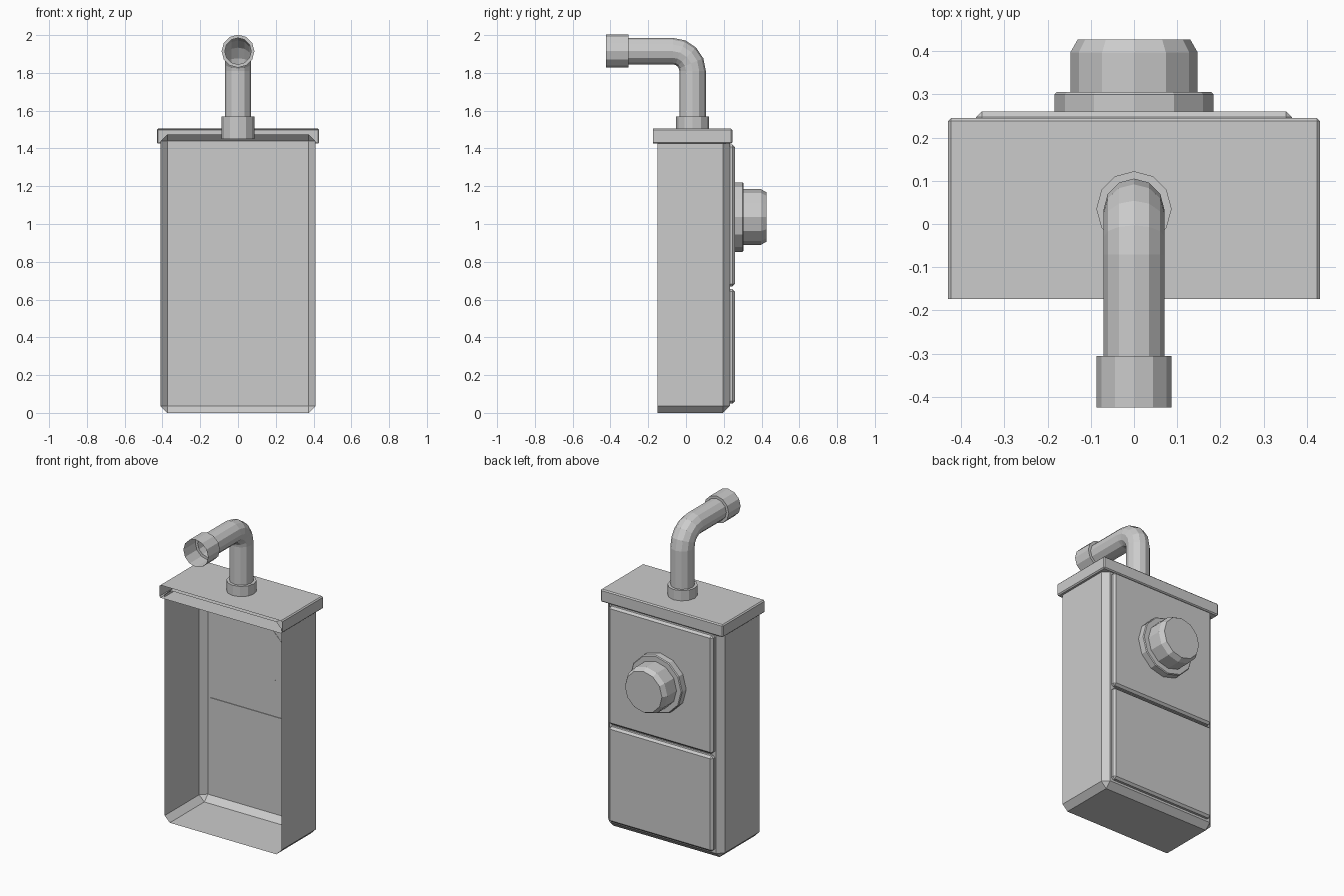
import bpy, bmesh
from math import sin, cos, pi, radians

if "Cube" in bpy.data.objects:
    bpy.data.objects.remove(bpy.data.objects["Cube"])


def finish(name, bm):
    bmesh.ops.recalc_face_normals(bm, faces=bm.faces)
    me = bpy.data.meshes.new(name)
    bm.to_mesh(me)
    bm.free()
    ob = bpy.data.objects.new(name, me)
    bpy.context.collection.objects.link(ob)
    return ob


def chamfered_box(name, half_x, y0, y1, z0, z1, chamfer, open_front):
    """Box with every edge chamfered except the rim of its front face."""
    bm = bmesh.new()
    bmesh.ops.create_cube(bm, size=1)
    for v in bm.verts:
        v.co.x *= 2 * half_x
        v.co.y = y0 if v.co.y < 0 else y1
        v.co.z = z0 if v.co.z < 0 else z1
    at_front = lambda v: abs(v.co.y - y0) < 1e-5
    edges = [e for e in bm.edges if not all(at_front(v) for v in e.verts)]
    bmesh.ops.bevel(bm, geom=edges, offset=chamfer, segments=1,
                    profile=0.5, affect='EDGES')
    if open_front:
        front = [f for f in bm.faces if all(at_front(v) for v in f.verts)]
        bmesh.ops.delete(bm, geom=front, context='FACES')
    return finish(name, bm)


def sweep(name, stations, caps=False, sides=12):
    """Skin rings (y, z, tilt from vertical, radius) lying along the yz plane."""
    bm = bmesh.new()
    rings = []
    for y, z, t, r in stations:
        ring = []
        for i in range(sides):
            a = 2 * pi * i / sides
            u, w = r * cos(a), r * sin(a)
            ring.append(bm.verts.new((u, y + w * cos(t), z + w * sin(t))))
        rings.append(ring)
    for a, b in zip(rings, rings[1:]):
        for i in range(sides):
            j = (i + 1) % sides
            bm.faces.new((a[i], a[j], b[j], b[i]))
    if caps:
        bm.faces.new(rings[0])
        bm.faces.new(rings[-1])
    return finish(name, bm)


# Open-fronted casing and its lid
chamfered_box("casing", 0.41, -0.15, 0.232, 0, 1.475, 0.036, True)
chamfered_box("lid", 0.43, -0.174, 0.245, 1.425, 1.505, 0.007, True)

# Raised panels on the back
for name, z0, z1 in (("lower_panel", 0.05, 0.655), ("upper_panel", 0.67, 1.42)):
    chamfered_box(name, 0.365, 0.228, 0.26, z0, z1, 0.013, False)

# Round knob with flange
knob = [(0.226, 0.184), (0.30, 0.184), (0.305, 0.179), (0.305, 0.147),
        (0.397, 0.147), (0.427, 0.13)]
sweep("knob", [(y, 1.037, -pi / 2, r) for y, r in knob], caps=True)

# Bent hollow pipe with a wider collar at each end
pipe_r, collar_r, bend = 0.07, 0.087, 0.105
path = [(0.035, 1.45, 0, collar_r), (0.035, 1.57, 0, collar_r),
        (0.035, 1.57, 0, pipe_r)]
for k in range(5):
    t = radians(22.5 * k)
    path.append((-0.07 + bend * cos(t), 1.81 + bend * sin(t), t, pipe_r))
path += [(-0.305, 1.915, pi / 2, pipe_r), (-0.305, 1.915, pi / 2, collar_r),
         (-0.424, 1.915, pi / 2, collar_r)]
sweep("pipe", path)
